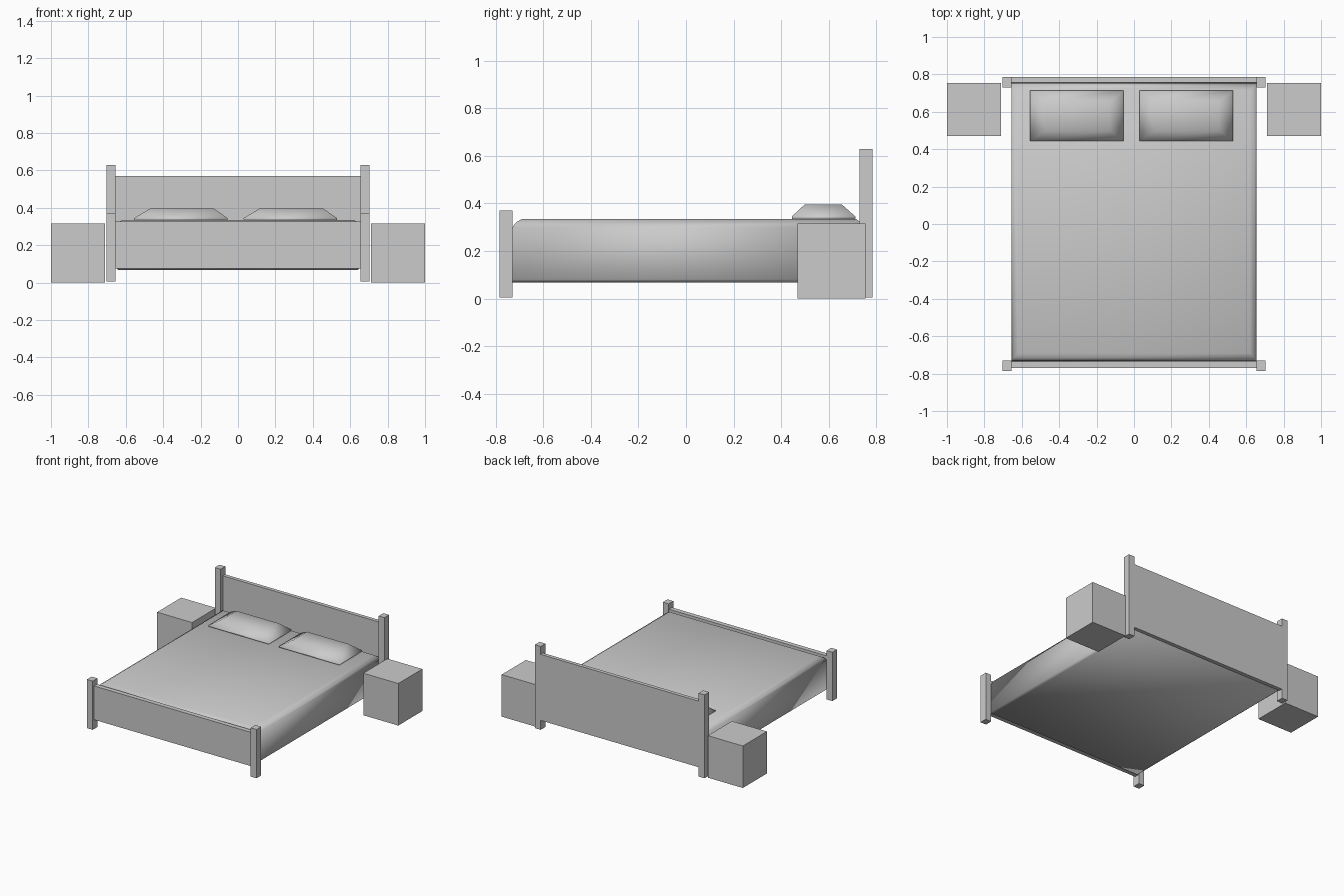
import bpy, bmesh

if "Cube" in bpy.data.objects:
    bpy.data.objects.remove(bpy.data.objects["Cube"])


def make_object(name, bm, smooth=False):
    bmesh.ops.recalc_face_normals(bm, faces=bm.faces)
    mesh = bpy.data.meshes.new(name)
    bm.to_mesh(mesh)
    bm.free()
    for p in mesh.polygons:
        p.use_smooth = smooth
    obj = bpy.data.objects.new(name, mesh)
    bpy.context.collection.objects.link(obj)
    return obj


def rings(name, layers, smooth=False):
    """Stack of rectangles (x0, x1, y0, y1, z) skinned and capped."""
    bm = bmesh.new()
    loops = []
    for x0, x1, y0, y1, z in layers:
        loops.append([bm.verts.new((x, y, z)) for x, y in
                      ((x0, y0), (x1, y0), (x1, y1), (x0, y1))])
    for a, b in zip(loops, loops[1:]):
        for i in range(4):
            j = (i + 1) % 4
            bm.faces.new((a[i], a[j], b[j], b[i]))
    bm.faces.new(loops[0])
    bm.faces.new(loops[-1])
    return make_object(name, bm, smooth)


def box(name, x0, x1, y0, y1, z0, z1):
    return rings(name, [(x0, x1, y0, y1, z0), (x0, x1, y0, y1, z1)])


# Posts and nightstands on both sides
for side, s in (("left", -1), ("right", 1)):
    xs = sorted((s * 0.655, s * 0.703))
    box(side + "_head_post", *xs, 0.73, 0.785, 0.005, 0.63)
    box(side + "_foot_post", *xs, -0.785, -0.73, 0.005, 0.37)
    xs = sorted((s * 0.71, s * 1.0))
    box(side + "_nightstand", *xs, 0.47, 0.755, 0.0, 0.315)

# Headboard and footboard
box("headboard", -0.655, 0.655, 0.757, 0.785, 0.075, 0.57)
box("footboard", -0.655, 0.655, -0.77, -0.735, 0.075, 0.328)

# Mattress with softened upper edge
mattress = rings("mattress", [
    (-0.64, 0.64, -0.73, 0.757, 0.068),
    (-0.655, 0.655, -0.735, 0.757, 0.08),
    (-0.655, 0.655, -0.73, 0.75, 0.30),
    (-0.645, 0.645, -0.715, 0.735, 0.32),
    (-0.62, 0.62, -0.69, 0.715, 0.335)], smooth=True)

# Pillows: seam at the widest part, tapering above and below
for side, x0, x1 in (("left", -0.555, -0.055), ("right", 0.03, 0.53)):
    rings(side + "_pillow", [
        (x0 + 0.085, x1 - 0.085, 0.505, 0.655, 0.285),
        (x0, x1, 0.445, 0.713, 0.337),
        (x0, x1, 0.445, 0.713, 0.345),
        (x0 + 0.085, x1 - 0.075, 0.50, 0.655, 0.396)], smooth=True)
